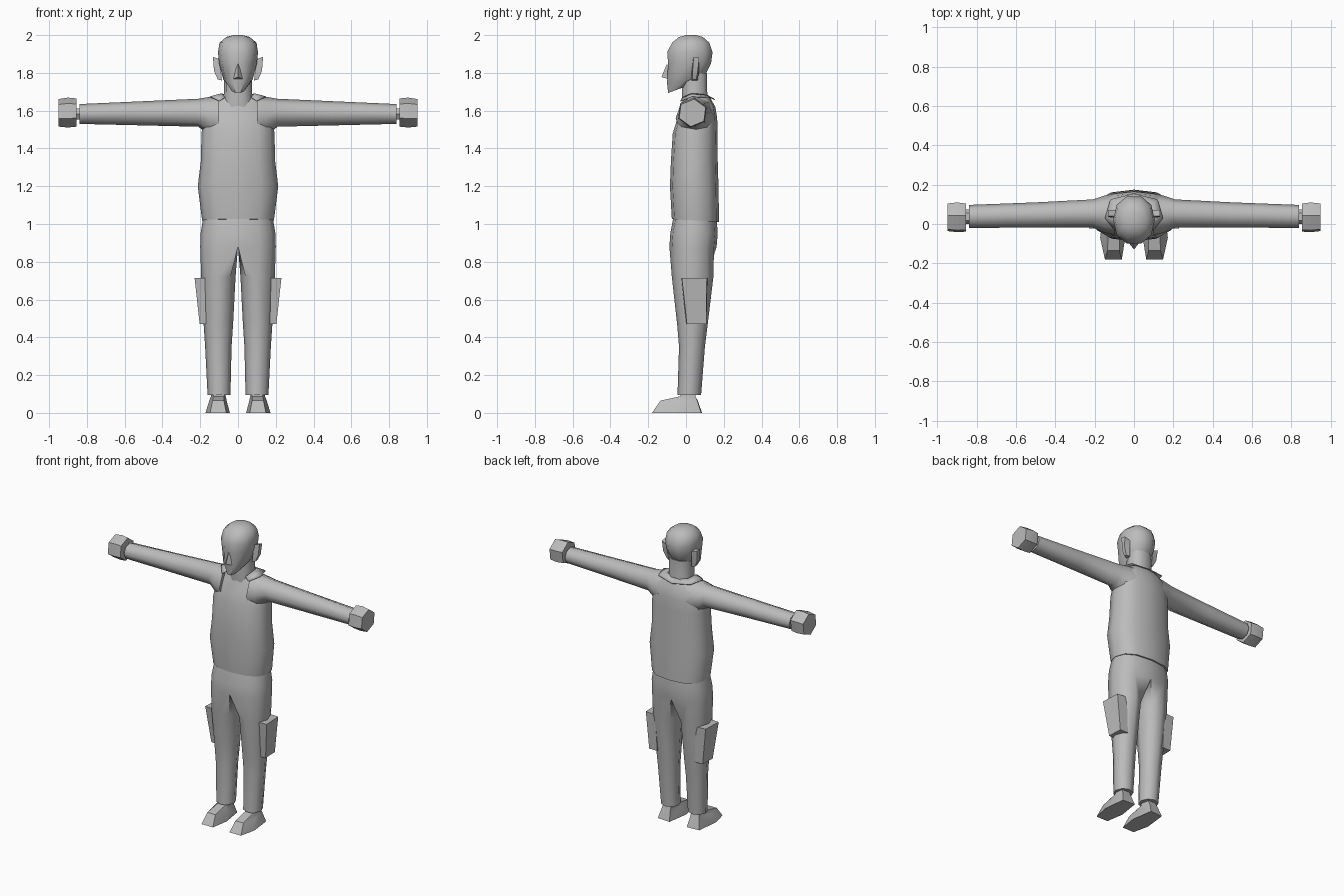
import bpy, bmesh, math
from mathutils import Vector

cube = bpy.data.objects.get("Cube")
if cube:
    bpy.data.objects.remove(cube, do_unlink=True)

grey = bpy.data.materials.new("plain grey")
grey.use_nodes = True
grey.diffuse_color = (0.5, 0.5, 0.5, 1)
grey.node_tree.nodes["Principled BSDF"].inputs["Base Color"].default_value = (0.5, 0.5, 0.5, 1)


def finish(name, bm, mirror=False, angle=50):
    """Turn a bmesh into a shaded object, optionally mirrored across x."""
    bmesh.ops.remove_doubles(bm, verts=bm.verts, dist=0.0005)
    bmesh.ops.recalc_face_normals(bm, faces=bm.faces)
    mesh = bpy.data.meshes.new(name)
    bm.to_mesh(mesh)
    bm.free()
    mesh.materials.append(grey)
    obj = bpy.data.objects.new(name, mesh)
    bpy.context.collection.objects.link(obj)
    if mirror:
        obj.modifiers.new("mirror", 'MIRROR').merge_threshold = 0.001
    bpy.ops.object.select_all(action='DESELECT')
    obj.select_set(True)
    bpy.context.view_layer.objects.active = obj
    bpy.ops.object.shade_smooth_by_angle(angle=math.radians(angle))
    return obj


def skin(bm, rings, closed=True, caps=True):
    """Skin rings of points that all have the same count."""
    vs = [[bm.verts.new(p) for p in r] for r in rings]
    n = len(vs[0])
    for a, b in zip(vs, vs[1:]):
        for i in range(n if closed else n - 1):
            j = (i + 1) % n
            bm.faces.new((a[i], a[j], b[j], b[i]))
    if caps:
        bm.faces.new(vs[0])
        bm.faces.new(vs[-1])


def loft(name, rings, mirror=False, angle=50):
    bm = bmesh.new()
    skin(bm, rings)
    return finish(name, bm, mirror, angle)


def oval(z, rx, front, back, n=12, power=0.8, tilt=0.0):
    """Level rounded ring; tilt raises the back and lowers the front."""
    pts = []
    for i in range(n):
        a = 2 * math.pi * i / n
        c, s = math.cos(a), math.sin(a)
        c, s = (math.copysign(abs(v) ** power, v) for v in (c, s))
        pts.append((rx * c, (front + back) / 2 + s * (back - front) / 2, z + tilt * s))
    return pts


def arm_ring(x, front, back, low, high, n=8, turn=0.0):
    """Upright ring across the arm."""
    return [(x, (front + back) / 2 + (back - front) / 2 * math.cos(a),
             (low + high) / 2 + (high - low) / 2 * math.sin(a))
            for a in (2 * math.pi * i / n + turn for i in range(n))]


# Shirt body and sleeves
loft("shirt", [oval(1.018, .19, -.075, .175, tilt=-.008),
               oval(1.2, .213, -.085, .172),
               oval(1.33, .197, -.08, .168),
               oval(1.48, .193, -.07, .168),
               oval(1.56, .185, -.045, .165),
               oval(1.62, .165, -.02, .155),
               oval(1.675, .11, .0, .125)])
loft("sleeve", [arm_ring(.1, -.055, .155, 1.44, 1.68),
                arm_ring(.15, -.045, .145, 1.47, 1.673),
                arm_ring(.21, -.018, .125, 1.515, 1.663),
                arm_ring(.5, -.018, .11, 1.522, 1.65),
                arm_ring(.84, -.02, .097, 1.53, 1.635)], mirror=True)

# Wrists and blocky hands
loft("wrist", [arm_ring(x, .0, .075, 1.55, 1.615, 6) for x in (.83, .87)], mirror=True)
loft("hand", [arm_ring(.855, -.045, .11, 1.515, 1.665, 6, .4),
              arm_ring(.9, -.048, .116, 1.51, 1.67, 6, .4),
              arm_ring(.95, -.042, .11, 1.515, 1.662, 6, .4)], mirror=True, angle=45)

# Trousers: hips are open half rings, the leg closes them at the crotch
bm = bmesh.new()


def half_hip(z, rx, front, back):
    mid, depth = (front + back) / 2, (back - front) / 2
    return [(rx * max(0, math.sin(a)) ** .8, mid - depth * math.copysign(abs(math.cos(a)) ** .8, math.cos(a)), z)
            for a in (math.pi * i / 6 for i in range(7))]


def leg_ring(z, inner, outer, front, back):
    mid, depth = (front + back) / 2, (back - front) / 2
    cx, rx = (inner + outer) / 2, (outer - inner) / 2
    return [(cx - rx * math.cos(a), mid - depth * math.sin(a), z)
            for a in (math.pi * (.25 * i + .25) for i in range(8))]


crotch = half_hip(.88, .2, -.088, .162)
skin(bm, [half_hip(1.03, .185, -.068, .162), half_hip(.95, .198, -.083, .168), crotch],
     closed=False, caps=False)
skin(bm, [crotch + [(0, .04, .88)],
          leg_ring(.72, .013, .195, -.075, .145),
          leg_ring(.47, .026, .182, -.047, .115),
          leg_ring(.35, .034, .174, -.037, .1),
          leg_ring(.095, .04, .161, -.045, .08)], caps=False)
bmesh.ops.contextual_create(bm, geom=[e for e in bm.edges if all(v.co.z < .1 for v in e.verts)])
finish("trousers", bm, mirror=True, angle=60)

# Thigh pockets
loft("thigh_pocket", [[(.14, -.0, .47), (.203, .005, .47), (.2, .108, .47), (.14, .108, .47)],
                      [(.15, -.025, .715), (.23, -.022, .715), (.224, .11, .715), (.15, .115, .715)]],
     mirror=True, angle=30)

# Shoes
sole = [(.062, -.18), (.148, -.18), (.172, -.07), (.155, .08), (.065, .085), (.043, -.06)]
upper = [(.075, -.135), (.135, -.135), (.152, -.04), (.14, .06), (.075, .062), (.06, -.035)]
ankle = [(.075, -.03), (.13, -.03), (.143, .0), (.135, .05), (.075, .05), (.065, .0)]
loft("shoe", [[(x, y, z) for x, y in outline] for outline, z in
              ((sole, 0), (upper, .065), (ankle, .088), (ankle, .13))], mirror=True, angle=40)

# Neck and head
loft("neck", [oval(1.62, .085, -.02, .125, 10), oval(1.7, .074, -.025, .115, 10),
              oval(1.8, .074, -.02, .115, 10)])
loft("head", [oval(1.722, .04, -.098, .06, 10, .9, .03),
              oval(1.765, .078, -.105, .105, 10, .9, .02),
              oval(1.85, .1, -.1, .138, 10, .9),
              oval(1.91, .106, -.105, .146, 10, .9),
              oval(1.96, .098, -.078, .128, 10, .9),
              oval(1.99, .062, -.04, .092, 10, .9),
              oval(2.0, .025, .0, .055, 10, .9)])

# Wedge nose
bm = bmesh.new()
top, tip, left, right = (bm.verts.new(p) for p in
                         ((0, -.1, 1.85), (0, -.13, 1.778), (.033, -.088, 1.765), (-.033, -.088, 1.765)))
for face in ((top, tip, left), (top, right, tip), (tip, right, left), (top, left, right)):
    bm.faces.new(face)
finish("nose", bm, angle=20)

# Ears
loft("ear", [[(.085, .03, 1.76), (.107, .035, 1.765), (.107, .055, 1.765), (.085, .062, 1.76)],
             [(.09, .03, 1.81), (.127, .035, 1.81), (.127, .062, 1.81), (.09, .068, 1.81)],
             [(.09, .04, 1.87), (.132, .04, 1.885), (.132, .07, 1.88), (.09, .07, 1.865)]],
     mirror=True, angle=30)

# Turned-down collar, open at the throat and pointed at the back
bm = bmesh.new()
skin(bm, [[(.07, -.02, 1.672), (.085, .03, 1.692), (.075, .09, 1.688), (0, .115, 1.682)],
          [(.1, -.03, 1.652), (.148, .03, 1.676), (.12, .125, 1.672), (0, .155, 1.66)]],
     closed=False, caps=False)
collar = finish("collar", bm, mirror=True)
collar.modifiers.new("thickness", 'SOLIDIFY').thickness = 0.004
